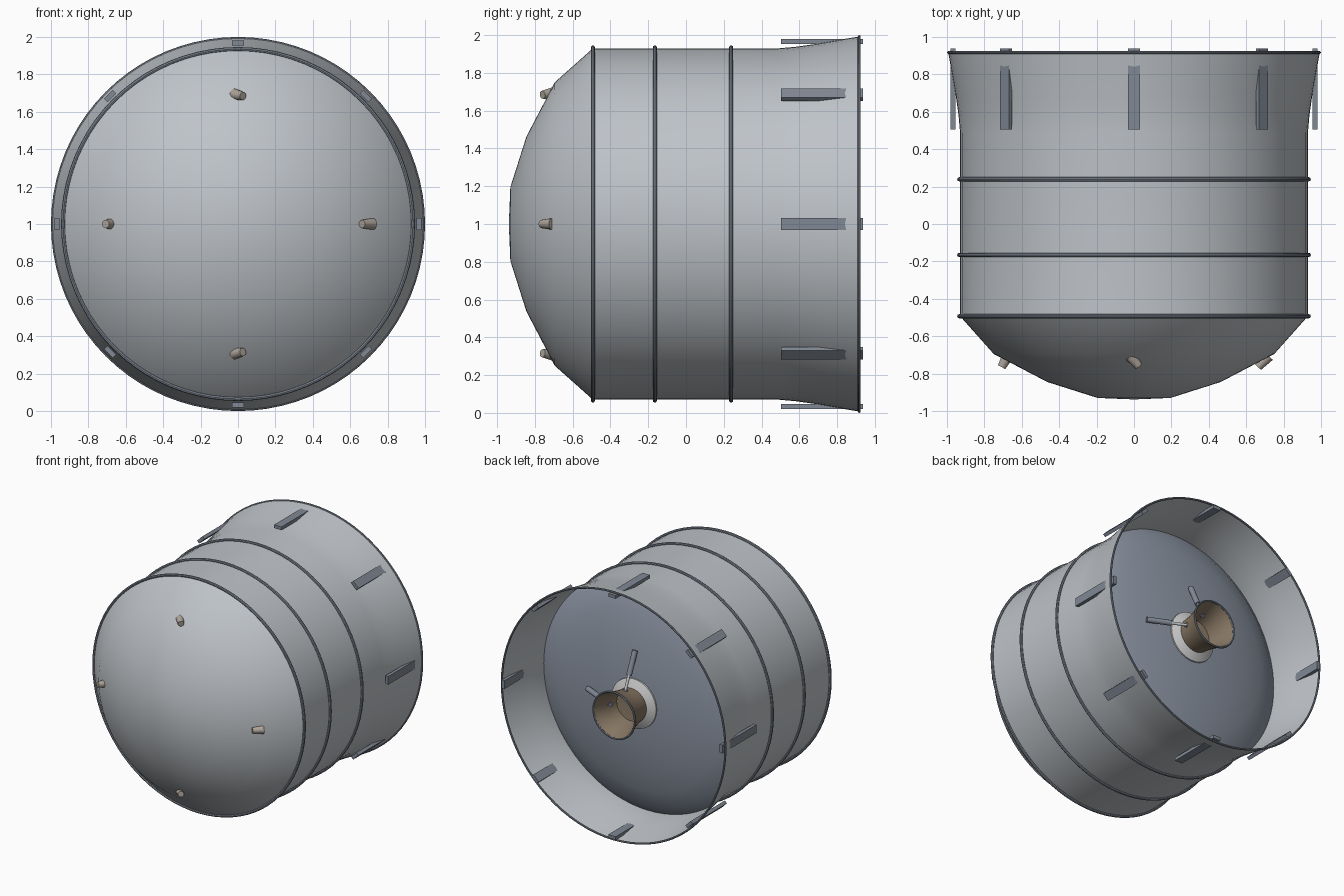
import bpy, bmesh, math
from mathutils import Vector, Matrix

if "Cube" in bpy.data.objects:
    bpy.data.objects.remove(bpy.data.objects["Cube"])

CZ = 1.0      # height of the stage axis (runs along y)
SEG = 80


def material(name, rgb):
    m = bpy.data.materials.new(name)
    m.diffuse_color = (*rgb, 1)
    m.use_nodes = True
    m.node_tree.nodes["Principled BSDF"].inputs["Base Color"].default_value = m.diffuse_color
    return m


SHELL = material("light_metal", (0.52, 0.55, 0.58))
DARK = material("dark_metal", (0.22, 0.25, 0.30))
BULK = material("bulkhead_grey", (0.27, 0.31, 0.38))
BROWN = material("nozzle_brown", (0.25, 0.19, 0.13))
WHITE = material("white", (0.85, 0.86, 0.84))
TAN = material("thruster_tan", (0.42, 0.37, 0.32))


def finish(name, bm, mat, angle=35):
    bmesh.ops.remove_doubles(bm, verts=bm.verts, dist=1e-5)
    bmesh.ops.recalc_face_normals(bm, faces=bm.faces)
    me = bpy.data.meshes.new(name)
    bm.to_mesh(me)
    bm.free()
    me.materials.append(mat)
    ob = bpy.data.objects.new(name, me)
    bpy.context.collection.objects.link(ob)
    bpy.ops.object.select_all(action='DESELECT')
    ob.select_set(True)
    bpy.context.view_layer.objects.active = ob
    bpy.ops.object.shade_smooth_by_angle(angle=math.radians(angle))
    return ob


def lathe(name, profile, mat, seg=SEG, closed=False):
    """Spin (radius, y) points around the stage axis."""
    bm = bmesh.new()
    vs = [bm.verts.new((r, y, CZ)) for r, y in profile]
    es = [bm.edges.new(p) for p in zip(vs, vs[1:])]
    if closed:
        es.append(bm.edges.new((vs[-1], vs[0])))
    bmesh.ops.spin(bm, geom=vs + es, cent=(0, 0, CZ), axis=(0, 1, 0),
                   angle=math.tau, steps=seg, use_duplicate=False)
    return finish(name, bm, mat)


def ring(name, radius, y, tube, mat, seg=SEG):
    pts = [(radius + tube * math.cos(a), y + tube * math.sin(a))
           for a in (math.tau * i / 8 for i in range(8))]
    return lathe(name, pts, mat, seg, True)


def cone(name, start, end, r1, r2, mat, seg=16):
    a, b = Vector(start), Vector(end)
    d = b - a
    bm = bmesh.new()
    bmesh.ops.create_cone(
        bm, cap_ends=True, segments=seg, radius1=r1, radius2=r2, depth=d.length,
        matrix=Matrix.Translation((a + b) / 2) @ d.to_track_quat('Z', 'Y').to_matrix().to_4x4())
    return finish(name, bm, mat)


# main shell with flared aft skirt, coarse front dome, aft bulkhead
lathe("body_shell", [(0.93, -0.493), (0.93, 0.49), (0.938, 0.58), (0.952, 0.68),
                     (0.973, 0.80), (0.993, 0.917)], SHELL)
lathe("front_dome", [(0.93, -0.493), (0.75, -0.695), (0.463, -0.845),
                     (0.195, -0.93), (0, -0.938)], SHELL)
lathe("aft_bulkhead", [(0.93, 0.475), (0.86, 0.525), (0.72, 0.575), (0.55, 0.613),
                       (0.36, 0.64), (0.18, 0.655), (0, 0.66)], BULK)

# hoops and aft rim
for i, y in enumerate((-0.493, -0.165, 0.239)):
    ring(f"hoop_{i + 1}", 0.935, y, 0.011, DARK)
ring("skirt_rim", 0.992, 0.917, 0.008, DARK)

# eight straight cleats passing through the flared skirt
for i in range(8):
    bm = bmesh.new()
    bmesh.ops.create_cube(bm, size=1, matrix=(
        Matrix.Translation((0, 0, CZ)) @ Matrix.Rotation(i * math.pi / 4, 4, 'Y')
        @ Matrix.Translation((0, 0.721, 0.967)) @ Matrix.Diagonal((0.066, 0.434, 0.026, 1))))
    finish(f"skirt_cleat_{i + 1}", bm, DARK)

# engine: white collar, bell nozzle, exit rim
lathe("nozzle_collar", [(0.20, 0.645), (0.198, 0.663), (0.16, 0.683), (0.12, 0.70)], WHITE, 40)
lathe("nozzle_bell", [(0.187, 0.91), (0.165, 0.85), (0.145, 0.77), (0.132, 0.67),
                      (0.122, 0.67), (0.133, 0.77), (0.154, 0.85), (0.178, 0.91)],
      BROWN, 40, True)
lathe("nozzle_throat", [(0.125, 0.70), (0, 0.69)], BROWN, 40)
ring("nozzle_exit_rim", 0.184, 0.91, 0.008, DARK, 40)

# two gimbal actuators: one upward, one sideways
for name, d in (("upper", Vector((0, 0, 1))), ("side", Vector((1, 0, 0)))):
    at = lambda r, y: d * r + Vector((0, y, CZ))
    cone(f"{name}_actuator_body", at(0.42, 0.645), at(0.25, 0.722), 0.021, 0.021, DARK)
    cone(f"{name}_actuator_rod", at(0.26, 0.718), at(0.13, 0.777), 0.011, 0.011, SHELL)
    cone(f"{name}_actuator_joint", at(0.15, 0.767), at(0.125, 0.779), 0.018, 0.018, DARK)

# four small canted thrusters on the front dome
thrusters = (("right", (0.72, -0.705, CZ), (0.663, -0.765, CZ)),
             ("left", (-0.675, -0.705, CZ), (-0.708, -0.765, CZ)),
             ("upper", (-0.02, -0.705, CZ + 0.693), (0.026, -0.76, CZ + 0.684)),
             ("lower", (-0.02, -0.705, CZ - 0.693), (0.026, -0.76, CZ - 0.684)))
for name, a, b in thrusters:
    cone(f"{name}_thruster", a, b, 0.031, 0.022, TAN)
